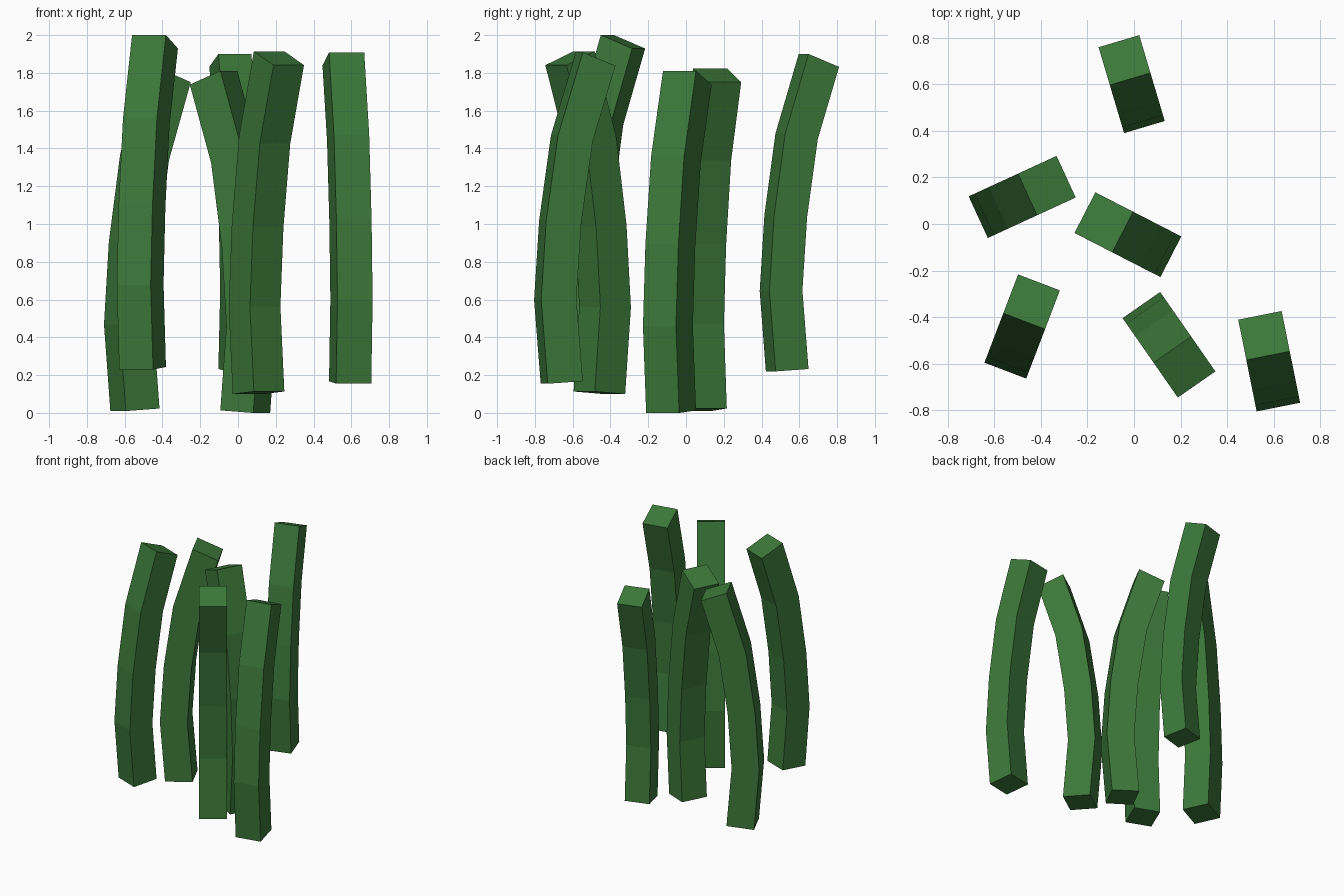
import bpy, bmesh, math

if "Cube" in bpy.data.objects:
    bpy.data.objects.remove(bpy.data.objects["Cube"])

green = bpy.data.materials.new("dark_green")
green.diffuse_color = (0.045, 0.19, 0.042, 1.0)
green.use_nodes = True
green.node_tree.nodes["Principled BSDF"].inputs["Base Color"].default_value = green.diffuse_color

# One bent stalk in its bending plane: (lean, height, tilt in degrees) per ring
RINGS = [(0.034, 0.006, -4), (0.0, 0.426, -1), (0.026, 0.822, 4),
         (0.086, 1.244, 10), (0.209, 1.646, 22)]
HALF = 0.091          # half thickness of the square section
MIDDLE = 0.101        # middle of the lean, so each stalk is placed by its plan centre


def stalk_mesh():
    bm = bmesh.new()
    rings = []
    for lean, height, tilt in RINGS:
        c, s = math.cos(math.radians(tilt)), math.sin(math.radians(tilt))
        rings.append([bm.verts.new((lean - MIDDLE + a * HALF * c, b * HALF, height - a * HALF * s))
                      for a, b in ((-1, -1), (1, -1), (1, 1), (-1, 1))])
    for low, high in zip(rings, rings[1:]):
        for i in range(4):
            j = (i + 1) % 4
            bm.faces.new((low[i], low[j], high[j], high[i]))
    bm.faces.new(rings[0][::-1])
    bm.faces.new(rings[-1])
    bmesh.ops.recalc_face_normals(bm, faces=bm.faces)
    mesh = bpy.data.meshes.new("stalk")
    bm.to_mesh(mesh)
    bm.free()
    mesh.materials.append(green)
    return mesh


# Six stalks sharing one mesh: name, plan centre, base height, lean direction, scale
STALKS = [
    ("back_stalk", -0.01, 0.60, 0.22, (-0.11, 0.37), 1.0),
    ("left_stalk", -0.48, 0.116, 0.01, (0.38, 0.175), 1.08),
    ("centre_stalk", -0.026, -0.046, 0.0, (-0.37, 0.19), 1.078),
    ("front_left_stalk", -0.48, -0.44, 0.23, (0.145, 0.38), 1.054),
    ("front_stalk", 0.15, -0.518, 0.10, (0.24, -0.345), 1.08),
    ("front_right_stalk", 0.58, -0.589, 0.155, (-0.08, 0.398), 1.044),
]
mesh = stalk_mesh()
for name, x, y, z, (dx, dy), scale in STALKS:
    ob = bpy.data.objects.new(name, mesh)
    ob.location = (x, y, z)
    ob.rotation_euler = (0, 0, math.atan2(dy, dx))
    ob.scale = (scale,) * 3
    bpy.context.collection.objects.link(ob)
